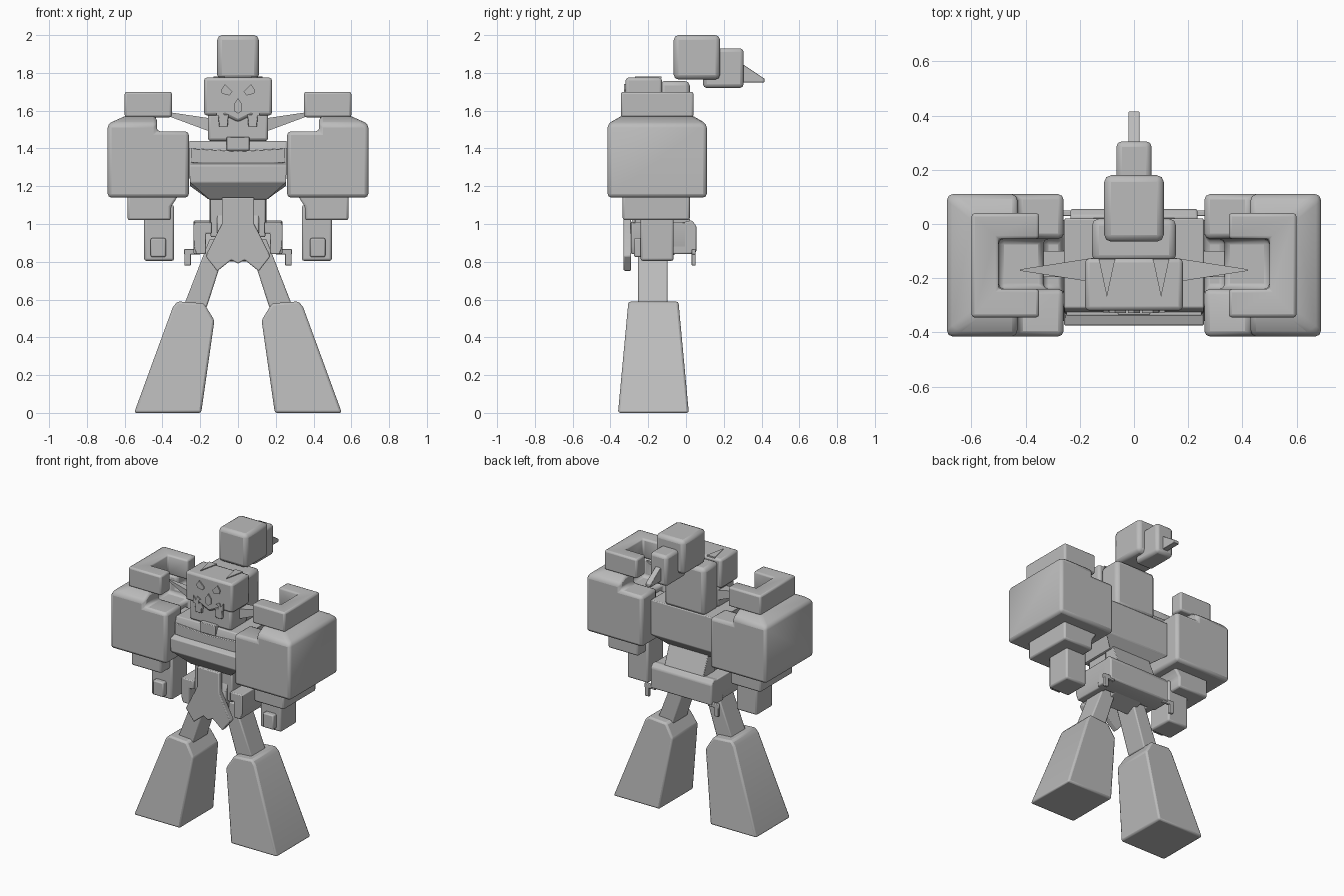
import bpy, bmesh
from mathutils import Vector

if "Cube" in bpy.data.objects:
    bpy.data.objects.remove(bpy.data.objects["Cube"])

mat = bpy.data.materials.new("plain grey")
mat.diffuse_color = (0.5, 0.5, 0.5, 1)
mat.use_nodes = True
mat.node_tree.nodes["Principled BSDF"].inputs["Base Color"].default_value = mat.diffuse_color


def finish(name, bm, bevel=0.012, mirror=False, cutter=None):
    """Turn a bmesh into an object with optional cut, bevel and mirror."""
    bmesh.ops.recalc_face_normals(bm, faces=bm.faces)
    me = bpy.data.meshes.new(name)
    bm.to_mesh(me)
    bm.free()
    me.materials.append(mat)
    ob = bpy.data.objects.new(name, me)
    bpy.context.collection.objects.link(ob)
    if cutter:
        m = ob.modifiers.new("cut", 'BOOLEAN')
        m.operation, m.object, m.solver = 'DIFFERENCE', cutter, 'EXACT'
    if bevel:
        m = ob.modifiers.new("bevel", 'BEVEL')
        m.width, m.segments, m.limit_method = bevel, 2, 'ANGLE'
    if mirror:
        ob.modifiers.new("mirror", 'MIRROR')
    bpy.ops.object.select_all(action='DESELECT')
    ob.select_set(True)
    bpy.context.view_layer.objects.active = ob
    bpy.ops.object.shade_smooth_by_angle(angle=0.6)
    return ob


def prism_mesh(pts, lo, hi, axis='Y'):
    """Extrude a profile: (x,z) along Y, (y,z) along X or (x,y) along Z."""
    bm = bmesh.new()
    place = {'Y': lambda a, b, t: (a, t, b), 'X': lambda a, b, t: (t, a, b),
             'Z': lambda a, b, t: (a, b, t)}[axis]
    f = bm.faces.new([bm.verts.new(place(a, b, lo)) for a, b in pts])
    ext = bmesh.ops.extrude_face_region(bm, geom=[f])
    step = Vector(place(0, 0, hi - lo))
    for v in ext["geom"]:
        if isinstance(v, bmesh.types.BMVert):
            v.co += step
    return bm


def prism(name, pts, lo, hi, axis='Y', **kw):
    return finish(name, prism_mesh(pts, lo, hi, axis), **kw)


def box(name, x, y, z, **kw):
    return prism(name, [(x[0], z[0]), (x[1], z[0]), (x[1], z[1]), (x[0], z[1])], *y, **kw)


def sym(pts):
    """Complete a right-hand half profile with its mirror image."""
    return pts + [(-a, b) for a, b in reversed(pts) if abs(a) > 1e-4]


# Topknot with its tail
box("topknot", (-.11, .11), (-.065, .18), (1.765, 2), bevel=.025)
box("topknot_back", (-.065, .065), (.09, .305), (1.72, 1.93), bevel=.02)
prism("topknot_tail", [(.28, 1.75), (.415, 1.75), (.415, 1.77), (.28, 1.86)], -.02, .02, 'X', bevel=.003)

# Head
prism("upper_head", sym([(0, 1.54), (.07, 1.575), (.18, 1.575), (.18, 1.775)]), -.32, -.127, bevel=.015)
box("lower_jaw", (-.16, .16), (-.305, -.125), (1.44, 1.585), bevel=.015)
box("head_back", (-.155, .155), (-.14, .02), (1.43, 1.757), bevel=.025)
prism("side_horn", [(.15, 1.49), (.42, 1.59), (.42, 1.6), (.15, 1.56)], -.215, -.125, bevel=0, mirror=True)
for v in bpy.data.objects["side_horn"].data.vertices:
    if v.co.x > .4:
        v.co.y = -.17 + (v.co.y + .17) * .06

# Face plates
F = dict(bevel=0, mirror=True)
prism("eye", [(.03, 1.70), (.045, 1.68), (.085, 1.69), (.09, 1.71), (.07, 1.74)], -.328, -.318, **F)
prism("nose", sym([(0, 1.585), (.022, 1.60), (.022, 1.635), (0, 1.665)]), -.328, -.318, bevel=0)
prism("cheek_line", [(.06, 1.61), (.075, 1.60), (.075, 1.575), (.115, 1.575), (.115, 1.625),
                     (.095, 1.60), (.085, 1.625)], -.327, -.318, **F)
prism("fang", [(.055, 1.515), (.1, 1.515), (.105, 1.58), (.05, 1.58)], -.325, -.3, bevel=.004, mirror=True)
prism("brow_spike", [(.07, -.13), (.1, -.27), (.13, -.13)], 1.772, 1.781, 'Z', **F)

# Shoulder blocks with a notch facing the neck
notch = prism("shoulder_notch_cutter", [(.2, 1.25), (.335, 1.25), (.335, 1.44), (.5, 1.44), (.5, 1.8), (.2, 1.8)],
              -.24, -.055, bevel=0)
notch.hide_render = True
notch.hide_viewport = False
notch.display_type = 'WIRE'
bm = prism_mesh([(.26, 1.14), (.69, 1.14), (.69, 1.53), (.60, 1.57), (.43, 1.57), (.43, 1.49), (.26, 1.49)],
                -.415, .11)
bmesh.ops.bisect_plane(bm, geom=bm.verts[:] + bm.edges[:] + bm.faces[:], plane_co=(0, 0, 1.53), plane_no=(0, 0, 1))
for v in bm.verts:
    if v.co.z > 1.55:
        v.co.y += .07 if v.co.y < -.2 else -.07
finish("shoulder", bm, bevel=.025, mirror=True, cutter=notch)
box("shoulder_crown", (.35, .6), (-.345, .04), (1.565, 1.7), bevel=.012, mirror=True, cutter=notch)
box("shoulder_strut", (.2, .36), (-.195, -.1), (1.24, 1.4), bevel=0, mirror=True)

# Arms
prism("forearm", [(.355, 1.02), (.585, 1.02), (.585, 1.16), (.31, 1.16), (.355, 1.09)], -.335, .02, mirror=True)
box("hand", (.338, .497), (-.24, -.065), (.805, 1.1), mirror=True)
box("hand_barrel", (.382, .462), (-.275, -.22), (.825, .925), bevel=.008, mirror=True)

# Torso
bm = prism_mesh([(.02, 1.2), (.02, 1.44), (-.31, 1.44), (-.325, 1.40), (-.33, 1.325), (-.375, 1.31),
                 (-.375, 1.22), (-.30, 1.13), (-.04, 1.13)], -.258, .258, 'X')
for v in bm.verts:
    if v.co.z < 1.15:
        v.co.x *= .6
finish("chest", bm, bevel=.006)
prism("chest_ridge", sym([(0, 1.305), (.25, 1.325), (.25, 1.40), (0, 1.385)]), -.338, -.31, bevel=.004)
box("neck_collar", (-.06, .06), (-.335, -.1), (1.39, 1.46), bevel=.004)
prism("waist", sym([(.145, .93), (.145, 1.15)]), -.27, -.03, bevel=.008)

# Hips
prism("loincloth", sym([(0, .79), (.035, .81), (.11, .75), (.172, .83), (.085, 1.0), (.085, 1.14)]),
      -.33, -.29, bevel=.006)
prism("hip_core", [(-.295, .9), (-.295, 1.0), (-.24, 1.1), (-.05, 1.1), (.0, 1.0), (.0, .86), (-.17, .8)],
      -.11, .11, 'X', bevel=.006)
prism("side_skirt", [(.14, .95), (.17, .95), (.17, .84), (.22, .84), (.235, .88), (.235, 1.01), (.14, 1.01)],
      -.29, .0, bevel=.006, mirror=True)
prism("back_skirt", [(-.05, 1.0), (.03, 1.02), (.055, .99), (.055, .85), (.02, .84), (-.08, .84)],
      -.235, .235, 'X', bevel=.008)
prism("back_skirt_slope", [(-.1, 1.15), (-.03, 1.15), (.03, 1.0), (-.1, 1.0)], -.15, .15, 'X', bevel=.004)
box("skirt_tab", (.2, .285), (.03, .05), (.838, .868), bevel=.004, mirror=True)
box("skirt_tab_end", (.25, .283), (.03, .05), (.78, .86), bevel=.004, mirror=True).hide_render = False

# Legs
prism("thigh", [(.05, .92), (.15, .92), (.29, .56), (.165, .56)], -.253, -.097, bevel=.008, mirror=True)
bm = prism_mesh([(.195, 0), (.55, 0), (.345, .56), (.32, .59), (.18, .58), (.125, .49)], -.36, .015)
for v in bm.verts:
    v.co.y += (.055 if v.co.y < -.2 else -.055) * v.co.z / .59
finish("shin", bm, bevel=.012, mirror=True)
